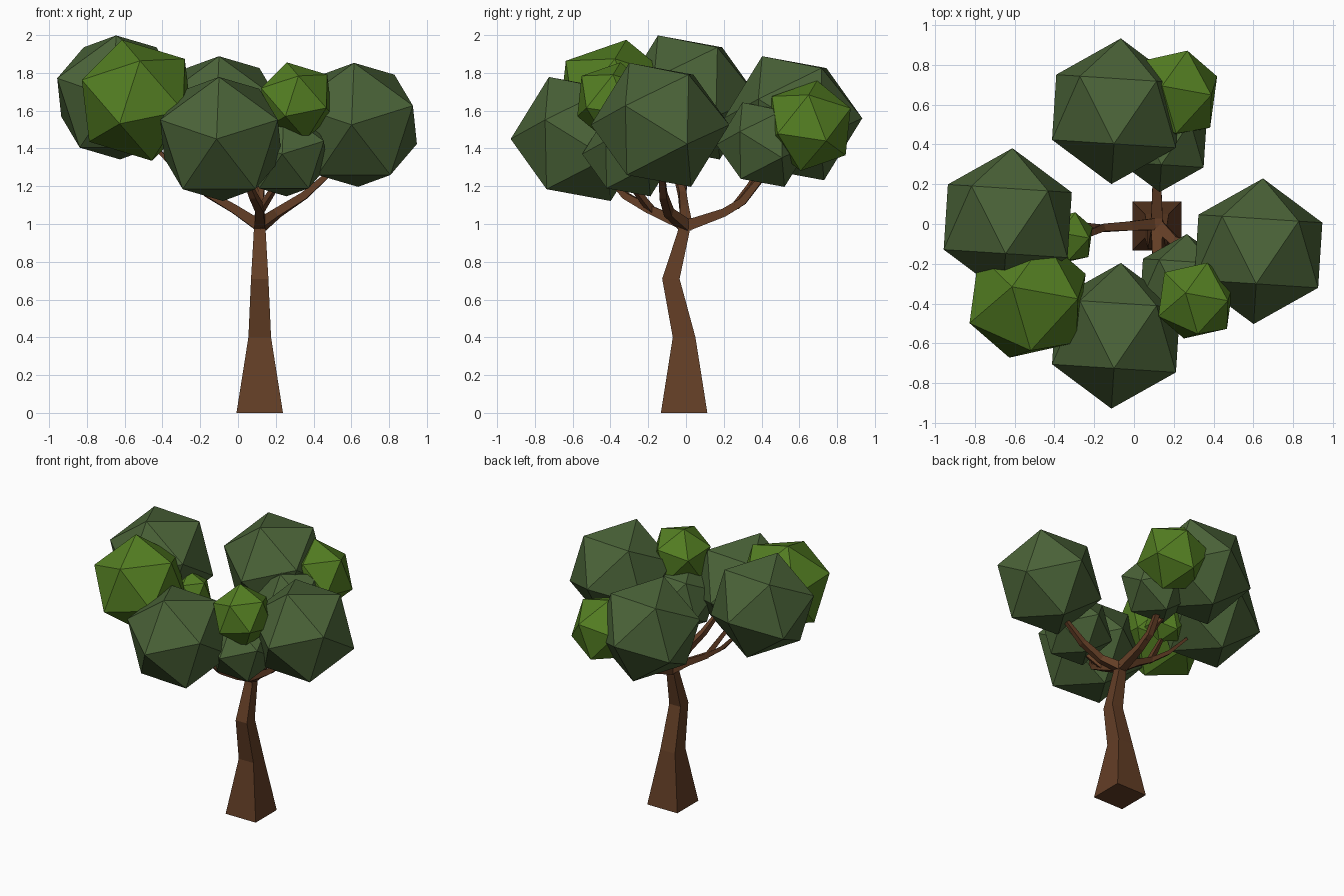
import bpy, bmesh
from mathutils import Vector, Matrix

if "Cube" in bpy.data.objects:
    bpy.data.objects.remove(bpy.data.objects["Cube"])


def material(name, rgb):
    m = bpy.data.materials.new(name)
    m.use_nodes = True
    m.diffuse_color = (*rgb, 1)
    m.node_tree.nodes["Principled BSDF"].inputs["Base Color"].default_value = (*rgb, 1)
    return m


BARK = material("brown bark", (0.125, 0.048, 0.019))
DARK = material("dark green leaves", (0.07, 0.126, 0.04))
BRIGHT = material("bright green leaves", (0.088, 0.21, 0.016))


def add_object(name, bm, mat):
    bmesh.ops.recalc_face_normals(bm, faces=bm.faces)
    mesh = bpy.data.meshes.new(name)
    bm.to_mesh(mesh)
    bm.free()
    mesh.materials.append(mat)
    bpy.context.scene.collection.objects.link(bpy.data.objects.new(name, mesh))


def square_tube(name, path, flat=False):
    """Four-sided tube through (x, y, z, half width) points."""
    bm = bmesh.new()
    pts = [Vector(p[:3]) for p in path]
    rings = []
    for i, p in enumerate(pts):
        along = (pts[min(i + 1, len(pts) - 1)] - pts[max(i - 1, 0)]).normalized()
        if flat:
            side, up = Vector((1, 0, 0)), Vector((0, 1, 0))
        else:
            side = along.cross(Vector((0, 0, 1))).normalized()
            up = side.cross(along)
        h = path[i][3]
        rings.append([bm.verts.new(p + side * h * a + up * h * b)
                      for a, b in ((-1, -1), (1, -1), (1, 1), (-1, 1))])
    for lo, hi in zip(rings, rings[1:]):
        for k in range(4):
            n = (k + 1) % 4
            bm.faces.new((lo[k], lo[n], hi[n], hi[k]))
    bm.faces.new(rings[0])
    bm.faces.new(rings[-1])
    add_object(name, bm, BARK)


def leaf_clump(name, centre, radius, pole, neighbour, mat):
    """Icosahedron with one corner along pole and the next towards neighbour."""
    z = Vector(pole).normalized()
    x = Vector(neighbour)
    x = (x - z * x.dot(z)).normalized()
    turn = Matrix((x, z.cross(x), z)).transposed().to_4x4()
    bm = bmesh.new()
    bmesh.ops.create_icosphere(bm, subdivisions=1, radius=radius,
                               matrix=Matrix.Translation(centre) @ turn)
    add_object(name, bm, mat)


# Trunk
square_tube("trunk", [(0.115, -0.01, 0, 0.123), (0.115, -0.01, 0.4, 0.06),
                      (0.115, -0.08, 0.71, 0.046), (0.115, -0.015, 0.95, 0.032),
                      (0.115, 0, 1.03, 0.028)], flat=True)

# Branches
branches = {
    "left_branch": [(0.115, 0, 0.99, 0.03), (-0.02, -0.01, 1.08, 0.023),
                    (-0.16, -0.02, 1.16, 0.019), (-0.32, -0.09, 1.42, 0.01)],
    "left_twig": [(-0.15, -0.02, 1.15, 0.016), (-0.3, 0.0, 1.26, 0.013),
                  (-0.45, 0.01, 1.42, 0.009)],
    "right_branch": [(0.115, 0, 0.99, 0.03), (0.21, -0.09, 1.06, 0.023),
                     (0.35, -0.12, 1.15, 0.02), (0.52, -0.13, 1.3, 0.012)],
    "back_branch": [(0.115, 0, 0.99, 0.03), (0.115, 0.2, 1.06, 0.022),
                    (0.115, 0.3, 1.12, 0.02), (0.13, 0.42, 1.27, 0.015),
                    (0.16, 0.53, 1.4, 0.009)],
    "back_twig": [(0.115, 0.26, 1.09, 0.018), (0.08, 0.34, 1.2, 0.014),
                  (0.0, 0.42, 1.34, 0.009)],
    "front_branch": [(0.115, 0, 0.99, 0.03), (0.115, -0.2, 1.08, 0.022),
                     (0.08, -0.32, 1.15, 0.018), (0.02, -0.45, 1.3, 0.01)],
    "front_twig": [(0.115, -0.18, 1.07, 0.018), (0.18, -0.26, 1.17, 0.014),
                   (0.24, -0.3, 1.3, 0.009)],
}
for name, path in branches.items():
    square_tube(name, path)

# Dark leaf clumps
for name, centre, radius in (
        ("front_leaves", (-0.09, -0.562, 1.45), 0.367),
        ("right_leaves", (0.625, -0.137, 1.525), 0.367),
        ("back_leaves", (-0.09, 0.567, 1.56), 0.367),
        ("left_leaves", (-0.635, 0.015, 1.67), 0.367),
        ("low_front_leaves", (0.25, -0.3, 1.37), 0.25),
        ("low_back_leaves", (0.145, 0.41, 1.42), 0.25)):
    leaf_clump(name, centre, radius, (-0.065, -1, 0), (0, 0, 1), DARK)

# Bright leaf clumps
for name, centre, radius in (
        ("large_bright_leaves", (-0.535, -0.375, 1.655), 0.335),
        ("front_bright_leaves", (0.31, -0.385, 1.65), 0.215),
        ("back_bright_leaves", (0.2, 0.65, 1.52), 0.25),
        ("small_bright_leaves", (-0.335, -0.07, 1.53), 0.145)):
    leaf_clump(name, centre, radius, (-0.08, 0.06, 0.325), (0.25, 0, 0.225), BRIGHT)
